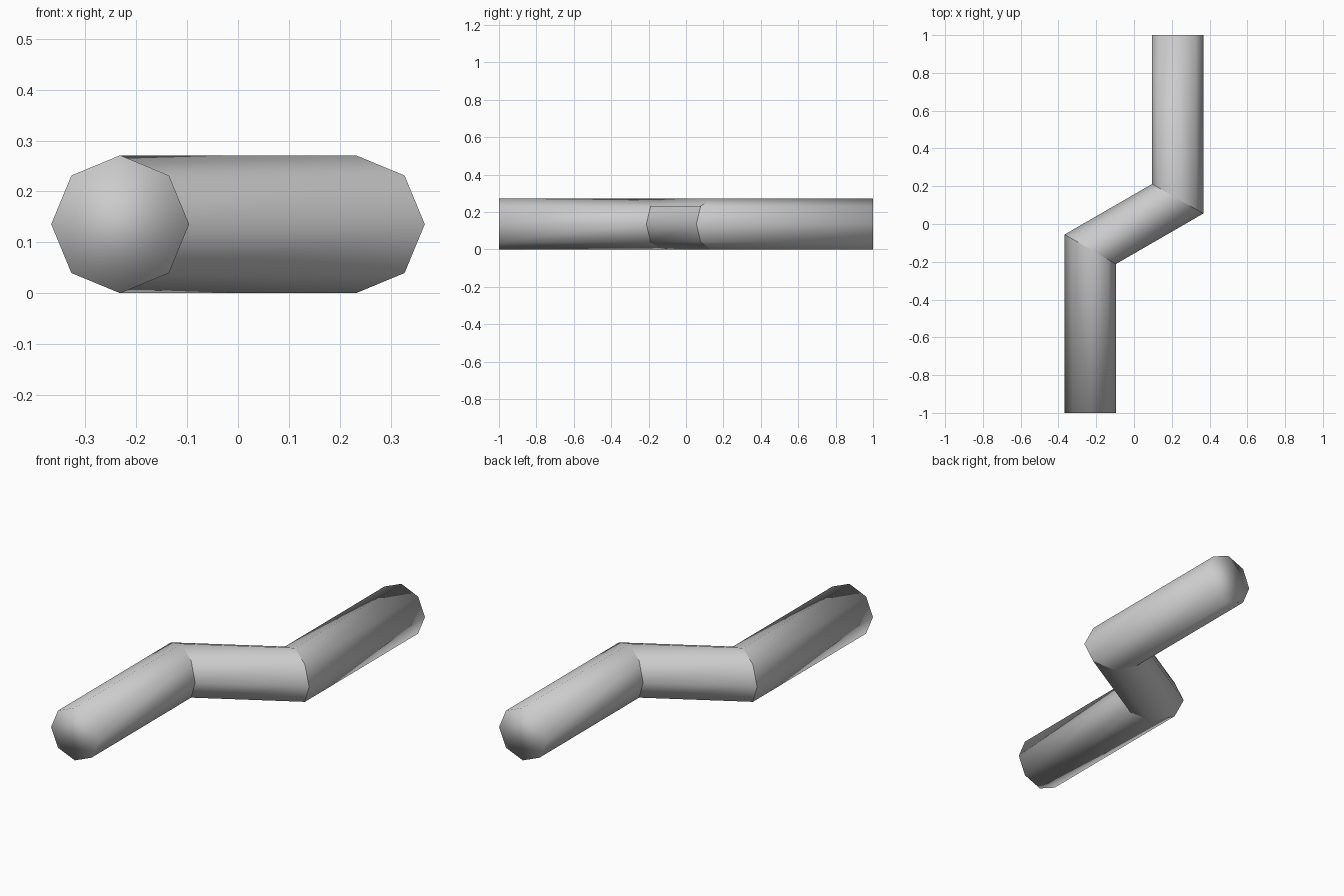
import bpy, bmesh
from math import sin, cos, tan, pi, radians

if "Cube" in bpy.data.objects:
    bpy.data.objects.remove(bpy.data.objects["Cube"])

SIDES = 8
R = 0.1355
X = 0.2315
MITER = tan(radians(30))          # both bends turn 60 degrees
JOINT_Y = X * MITER

# Path stations: centre x, centre y, slant of the ring (0 at the square ends)
STATIONS = [(-X, -1.0, 0.0), (-X, -JOINT_Y, MITER), (X, JOINT_Y, MITER), (X, 1.0, 0.0)]

bm = bmesh.new()


def add_ring(cx, cy, slant):
    ring = []
    for i in range(SIDES):
        a = 2 * pi * i / SIDES
        ring.append(bm.verts.new((cx + R * cos(a), cy - slant * R * cos(a), R + R * sin(a))))
    return ring


# Octagonal tube swept along the bent path
rings = [add_ring(*s) for s in STATIONS]
for a, b in zip(rings, rings[1:]):
    for i in range(SIDES):
        j = (i + 1) % SIDES
        bm.faces.new((a[i], a[j], b[j], b[i]))

# Closed flat ends
bm.faces.new(rings[0])
bm.faces.new(rings[-1])
bmesh.ops.recalc_face_normals(bm, faces=bm.faces)

# Smooth shading runs over the end caps, the mitred joints stay sharp
for f in bm.faces:
    f.smooth = True
for ring in rings[1:3]:
    for i in range(SIDES):
        bm.edges.get((ring[i], ring[(i + 1) % SIDES])).smooth = False

mesh = bpy.data.meshes.new("bent_pipe")
bm.to_mesh(mesh)
bm.free()
bpy.context.collection.objects.link(bpy.data.objects.new("bent_pipe", mesh))
